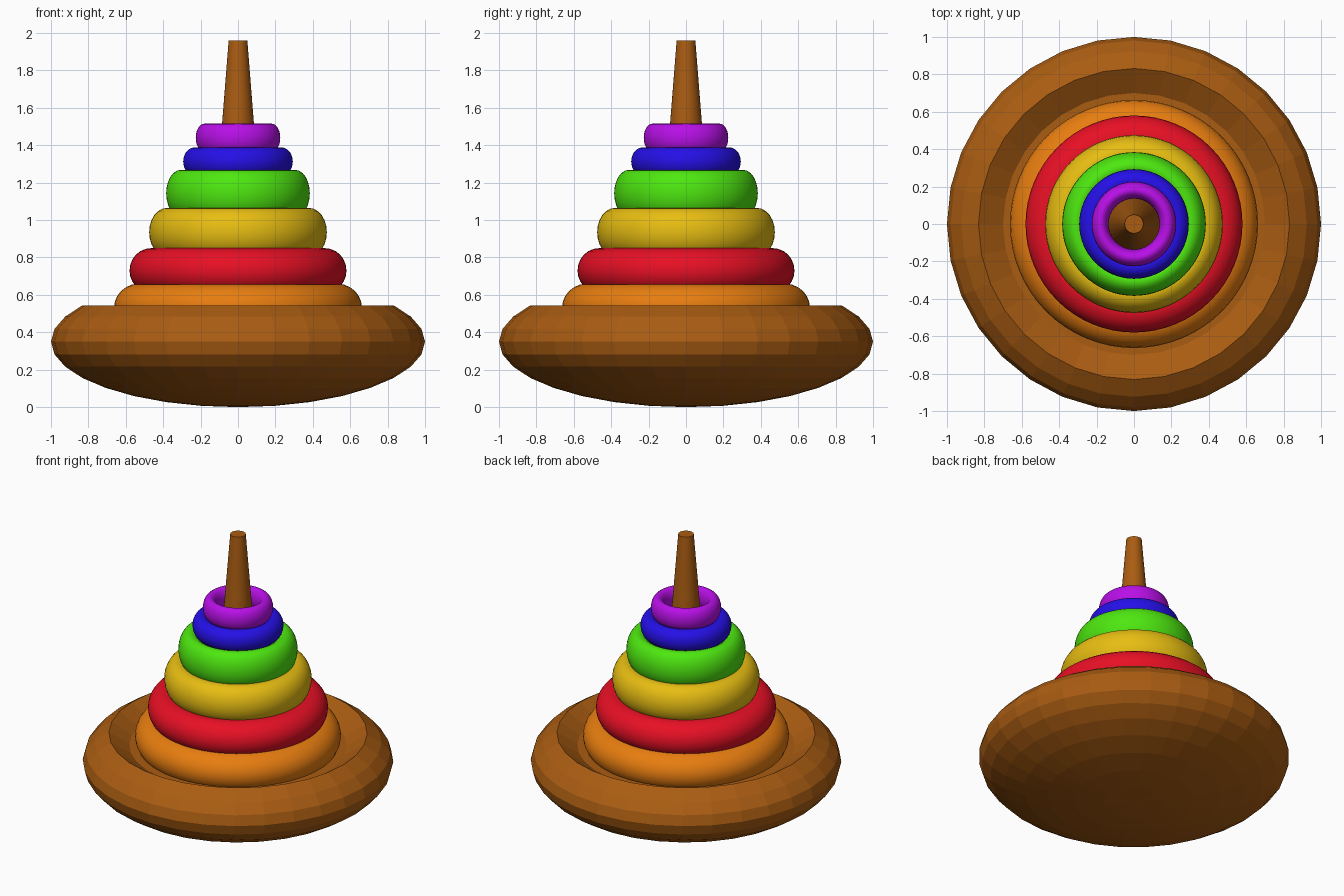
import bpy
import math

if "Cube" in bpy.data.objects:
    bpy.data.objects.remove(bpy.data.objects["Cube"])


def material(name, rgb):
    m = bpy.data.materials.new(name)
    m.diffuse_color = (*rgb, 1.0)
    m.use_nodes = True
    m.node_tree.nodes["Principled BSDF"].inputs["Base Color"].default_value = m.diffuse_color
    return m


def lathe(name, profile, sides, mat):
    """Revolve (radius, z) points around z; radius 0 makes a pole."""
    verts, rings, faces = [], [], []
    for r, z in profile:
        start = len(verts)
        if r == 0:
            verts.append((0, 0, z))
            rings.append([start] * sides)
        else:
            for i in range(sides):
                a = 2 * math.pi * i / sides
                verts.append((r * math.cos(a), r * math.sin(a), z))
            rings.append(list(range(start, start + sides)))
    for lo, hi in zip(rings, rings[1:]):
        for i in range(sides):
            j = (i + 1) % sides
            quad = [lo[i], lo[j], hi[j], hi[i]]
            faces.append(list(dict.fromkeys(quad)))
    mesh = bpy.data.meshes.new(name)
    mesh.from_pydata(verts, [], faces)
    mesh.materials.append(mat)
    obj = bpy.data.objects.new(name, mesh)
    bpy.context.collection.objects.link(obj)
    return obj


wood = material("brown wood", (0.40, 0.108, 0.006))

# Base: squashed faceted sphere cut at its third ring, with a dished top
STEP = math.pi / 16
bowl = [(0, 0)]
bowl += [(math.cos(k * STEP), 0.35 + 0.35 * math.sin(k * STEP)) for k in range(-7, 4)]
bowl += [(0.70, 0.46), (0, 0.46)]
lathe("base", bowl, 32, wood)

# Tapered peg through the rings
peg = lathe("peg", [(0, 0.44), (0.17, 0.44), (0.05, 1.96), (0, 1.96)], 32, wood)

# Rings: name, colour, outer radius, centre height, half height
RINGS = [
    ("orange", (0.80, 0.205, 0.005), 0.663, 0.53, 0.13),
    ("red", (0.80, 0.005, 0.018), 0.58, 0.73, 0.12),
    ("yellow", (0.80, 0.51, 0.006), 0.475, 0.935, 0.13),
    ("green", (0.075, 0.80, 0.005), 0.384, 1.143, 0.125),
    ("blue", (0.018, 0.005, 0.80), 0.293, 1.313, 0.075),
    ("purple", (0.48, 0.005, 0.80), 0.226, 1.44, 0.075),
]
for name, rgb, outer, z, half in RINGS:
    bpy.ops.mesh.primitive_torus_add(
        major_segments=64, minor_segments=24,
        major_radius=outer * 0.8, minor_radius=outer * 0.2, location=(0, 0, z))
    ring = bpy.context.object
    ring.name = name + "_ring"
    ring.scale.z = half / (outer * 0.2)
    ring.data.materials.append(material(name + " paint", rgb))
    bpy.ops.object.shade_smooth()

# Smooth the peg's side, keep its end edge sharp
bpy.ops.object.select_all(action='DESELECT')
peg.select_set(True)
bpy.context.view_layer.objects.active = peg
bpy.ops.object.shade_smooth_by_angle(angle=math.radians(30))
